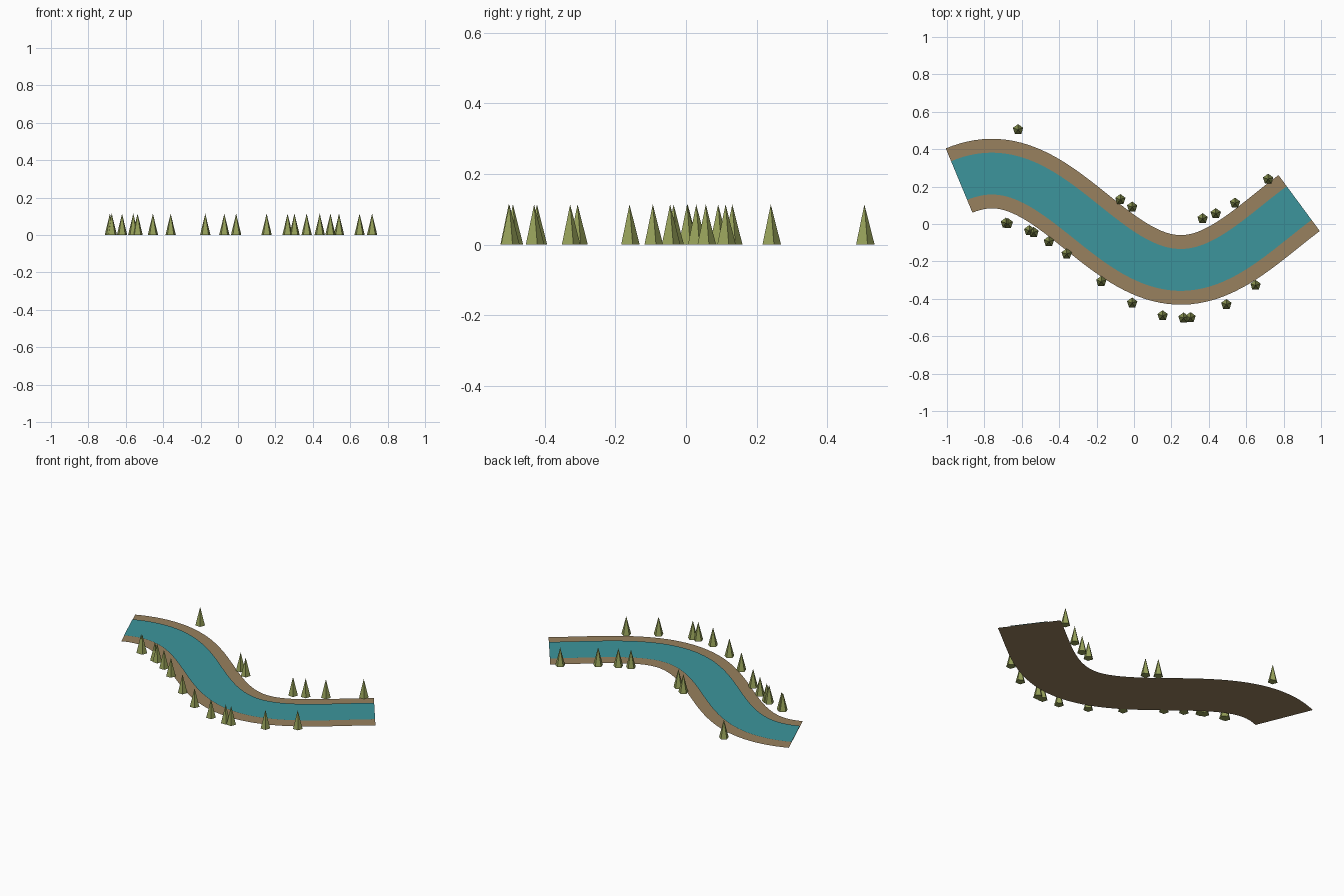
import bpy
import bmesh
import math

default = bpy.data.objects.get("Cube")
if default:
    bpy.data.objects.remove(default, do_unlink=True)


def material(name, rgb):
    mat = bpy.data.materials.new(name)
    mat.use_nodes = True
    mat.diffuse_color = (*rgb, 1)
    mat.node_tree.nodes["Principled BSDF"].inputs["Base Color"].default_value = (*rgb, 1)
    return mat


EARTH = material("earth brown", (0.314, 0.220, 0.112))
WATER = material("river teal", (0.046, 0.300, 0.332))
LEAF = material("pine green", (0.300, 0.350, 0.098))


def add_object(name, bm, mat):
    mesh = bpy.data.meshes.new(name)
    bm.to_mesh(mesh)
    bm.free()
    mesh.materials.append(mat)
    obj = bpy.data.objects.new(name, mesh)
    bpy.context.collection.objects.link(obj)
    return obj


# Winding centre line: a cosine wave with its unit normal
START, END, STEPS = -0.935, 0.883, 64
AMP, MID, PEAK, WAVE = 0.2575, 0.012, -0.76, math.pi / 1.01


def edge_point(x, offset):
    phase = WAVE * (x - PEAK)
    y = MID + AMP * math.cos(phase)
    slope = -AMP * WAVE * math.sin(phase)
    length = math.hypot(1, slope)
    return x - slope / length * offset, y + offset / length


def ribbon(name, half_width, z, mat):
    bm = bmesh.new()
    previous = None
    for i in range(STEPS + 1):
        x = START + (END - START) * i / STEPS
        pair = [bm.verts.new((*edge_point(x, side), z))
                for side in (-half_width, half_width)]
        if previous:
            bm.faces.new((previous[0], pair[0], pair[1], previous[1]))
        previous = pair
    return add_object(name, bm, mat)


# River bed with the water just above it
ribbon("river_bank", 0.186, 0.0, EARTH)
ribbon("river_water", 0.112, 0.004, WATER)

# Five-sided pines scattered along both banks
RADIUS, HEIGHT = 0.029, 0.114
SPOTS = [
    (-0.62, 0.505), (-0.685, 0.005), (-0.675, 0.003), (-0.56, -0.035),
    (-0.537, -0.045), (-0.455, -0.094), (-0.36, -0.16), (-0.175, -0.307),
    (-0.073, 0.131), (-0.01, 0.091), (-0.01, -0.422), (0.153, -0.49),
    (0.265, -0.502), (0.302, -0.5), (0.494, -0.43), (0.65, -0.328),
    (0.367, 0.029), (0.437, 0.056), (0.54, 0.112), (0.717, 0.24),
]
for number, (x, y) in enumerate(SPOTS, 1):
    bm = bmesh.new()
    apex = bm.verts.new((0, 0, HEIGHT))
    ring = []
    for k in range(5):
        angle = math.pi / 2 + math.tau * k / 5
        ring.append(bm.verts.new((RADIUS * math.cos(angle), RADIUS * math.sin(angle), 0)))
    for k in range(5):
        bm.faces.new((ring[k], ring[(k + 1) % 5], apex))
    bm.faces.new(ring[::-1])
    add_object(f"pine_tree_{number}", bm, LEAF).location = (x, y, 0)
